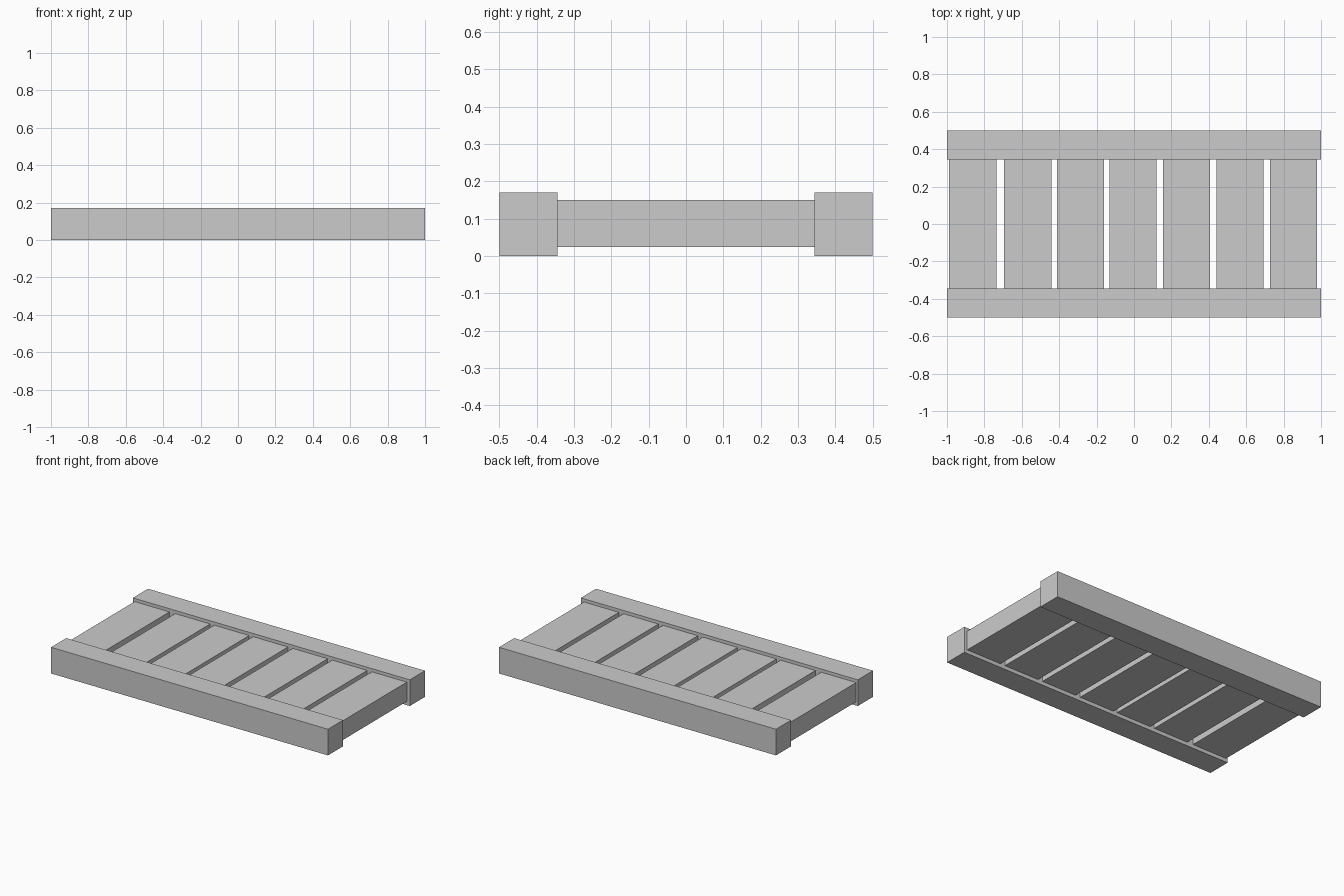
import bpy

if "Cube" in bpy.data.objects:
    bpy.data.objects.remove(bpy.data.objects["Cube"])


def box(name, x0, x1, y0, y1, z0, z1):
    """Axis-aligned box from its bounds."""
    bpy.ops.mesh.primitive_cube_add(
        size=1, location=((x0 + x1) / 2, (y0 + y1) / 2, (z0 + z1) / 2))
    ob = bpy.context.object
    ob.name = name
    ob.scale = (x1 - x0, y1 - y0, z1 - z0)
    bpy.ops.object.transform_apply(location=False, rotation=False, scale=True)
    return ob


INNER = 0.344   # inner face of the rails
TENON = 0.01    # how far planks sit inside the rails

# Long side rails
box("front_rail", -1, 1, -0.5, -INNER, 0, 0.171)
box("back_rail", -1, 1, INNER, 0.5, 0, 0.171)

# Cross planks, slightly unevenly spaced
plank_centres = (-0.862, -0.568, -0.286, -0.006, 0.281, 0.566, 0.852)
for i, x in enumerate(plank_centres, 1):
    box(f"cross_plank_{i}", x - 0.126, x + 0.126,
        -INNER - TENON, INNER + TENON, 0.024, 0.15)
